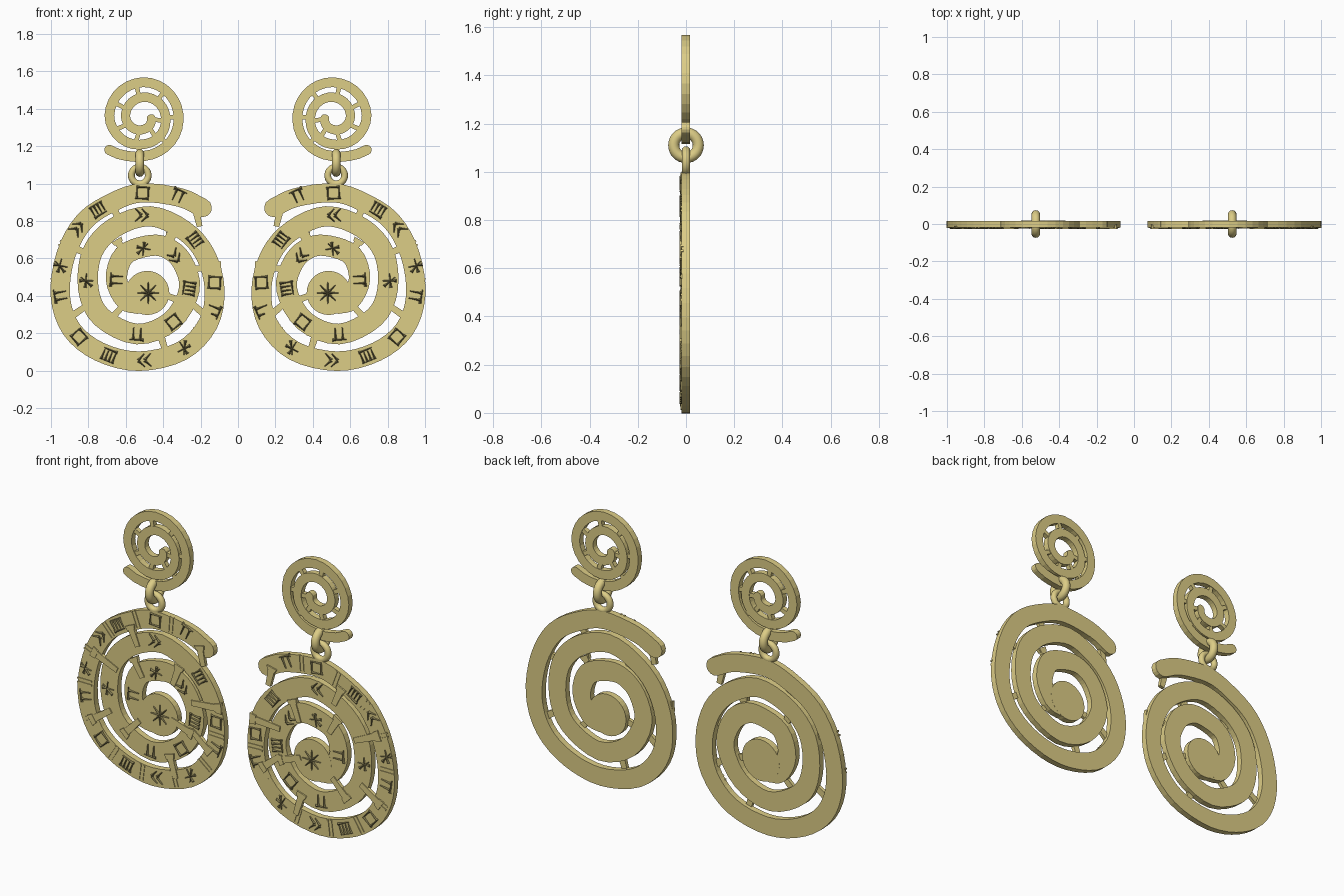
import bpy, bmesh
from math import sin, cos, pi, radians, atan2
from mathutils import Vector as V

if "Cube" in bpy.data.objects:
    bpy.data.objects.remove(bpy.data.objects["Cube"])


def material(name, rgb):
    m = bpy.data.materials.new(name)
    m.diffuse_color = (*rgb, 1)
    m.use_nodes = True
    m.node_tree.nodes["Principled BSDF"].inputs["Base Color"].default_value = m.diffuse_color
    return m


GOLD = material("gold", (0.72, 0.61, 0.24))
DARK = material("dark_gold", (0.22, 0.19, 0.08))
FRONT, BACK = -0.018, 0.017


def finish(bm, name, mat=GOLD, smooth=False):
    """Make the left part and mirror it to the other earring."""
    bmesh.ops.recalc_face_normals(bm, faces=bm.faces)
    me = bpy.data.meshes.new(name)
    bm.to_mesh(me)
    bm.free()
    me.materials.append(mat)
    ob = bpy.data.objects.new(name, me)
    bpy.context.collection.objects.link(ob)
    ob.modifiers.new("other_earring", 'MIRROR').use_axis[0] = True
    if smooth:
        for p in me.polygons:
            p.use_smooth = True
    return ob


def prism(bm, pts, y0=FRONT, y1=BACK):
    """Extrude a convex x-z outline between two depths."""
    a = [bm.verts.new((p[0], y0, p[1])) for p in pts]
    b = [bm.verts.new((p[0], y1, p[1])) for p in pts]
    bm.faces.new(a)
    bm.faces.new(b[::-1])
    for i in range(len(a)):
        j = (i + 1) % len(a)
        bm.faces.new((a[i], b[i], b[j], a[j]))


def bar(bm, p, q, w0, w1, y0, y1):
    """Tapered bar from p to q."""
    p, q = V(p), V(q)
    t = (q - p).normalized()
    n = V((-t.y, t.x))
    prism(bm, [p + n * w0 / 2, p - n * w0 / 2, q - n * w1 / 2, q + n * w1 / 2], y0, y1)


def disc(bm, c, r, n, y0, y1):
    prism(bm, [(c[0] + r * cos(2 * pi * i / n), c[1] + r * sin(2 * pi * i / n)) for i in range(n)], y0, y1)


def smooth_path(pts, k=4):
    """Catmull-Rom samples through the points."""
    P = [V(p) for p in pts]
    P = [2 * P[0] - P[1]] + P + [2 * P[-1] - P[-2]]
    out = []
    for i in range(1, len(P) - 2):
        a, b, c, d = P[i - 1:i + 3]
        for s in range(k):
            t = s / k
            out.append(0.5 * (2 * b + (c - a) * t + (2 * a - 5 * b + 4 * c - d) * t * t
                              + (3 * b - a - 3 * c + d) * t ** 3))
    return out + [P[-2]]


def ribbon(bm, path, w0, w1):
    """Flat band along a path with rounded ends."""
    rows, n = [], len(path)
    for i, p in enumerate(path):
        t = (path[min(i + 1, n - 1)] - path[max(i - 1, 0)]).normalized()
        rows.append((p, t, (w0 + (w1 - w0) * i / (n - 1)) / 2))

    def cap(row, sign):
        p, t, h = row
        return [(p + t * sign * h * sin(a), t, h * cos(a)) for a in (0.5, 1.0, 1.4)]
    rows = cap(rows[0], -1)[::-1] + rows + cap(rows[-1], 1)
    rings = []
    for p, t, h in rows:
        nrm = V((-t.y, t.x)) * h
        rings.append([bm.verts.new((q.x, y, q.y)) for q, y in
                      ((p + nrm, FRONT), (p - nrm, FRONT), (p - nrm, BACK), (p + nrm, BACK))])
    for a, b in zip(rings, rings[1:]):
        for i in range(4):
            j = (i + 1) % 4
            bm.faces.new((a[i], a[j], b[j], b[i]))
    bm.faces.new(rings[0])
    bm.faces.new(rings[-1][::-1])


# Large pendant: hand-shaped spiral band ending in a round centre
spiral = [(-.19, .87), (-.31, .925), (-.51, .95), (-.66, .905), (-.82, .80), (-.92, .62), (-.95, .40),
          (-.89, .22), (-.74, .10), (-.53, .05), (-.30, .105), (-.16, .25), (-.125, .435), (-.175, .62),
          (-.29, .75), (-.47, .825), (-.66, .765), (-.78, .63), (-.80, .435), (-.73, .285), (-.54, .195),
          (-.355, .265), (-.26, .435), (-.30, .585), (-.39, .66), (-.49, .665), (-.61, .615),
          (-.65, .49), (-.60, .38), (-.53, .36)]
bm = bmesh.new()
ribbon(bm, smooth_path(spiral), 0.10, 0.115)
finish(bm, "pendant_spiral")
bm = bmesh.new()
disc(bm, (-.485, .415), .118, 28, FRONT - .0005, BACK + .0005)
finish(bm, "pendant_centre")

# Wedge-shaped bridges joining the turns
bridges = [(-.23, .88, -.205, .77), (-.67, .88, -.62, .77), (-.91, .67, -.75, .60), (-.92, .27, -.79, .36),
           (-.65, .70, -.59, .60), (-.355, .73, -.40, .61), (-.09, .555, -.28, .54), (-.71, .245, -.61, .35),
           (-.27, .36, -.41, .41), (-.42, .21, -.38, .08), (-.16, .285, -.28, .385)]
bm = bmesh.new()
for x0, z0, x1, z1 in bridges:
    p, q = V((x0, z0)), V((x1, z1))
    bar(bm, p, q, .042, .03, -.024, -.004)
    bar(bm, p, p + (q - p) * .2, .062, .05, -.026, -.006)
finish(bm, "pendant_bridges")

# Raised wedge ornaments along the band, as abstract stroke patterns
star = [(0, 0, cos(a * pi / 4), sin(a * pi / 4)) for a in range(8)]
patterns = [
    [(-1, .8, 1, .8), (-.5, .8, -.5, -.9), (.5, .8, .5, -.9)],
    [(-.9, .8, .9, .8), (.8, .9, .8, -.9), (.9, -.8, -.9, -.8), (-.8, -.9, -.8, .9)],
    [(-.8, .9, -.8, -.6), (-.25, .9, -.25, -.6), (.3, .9, .3, -.6), (.85, .9, .85, -.6), (-1, -.8, 1, -.8)],
    [(0, 0, -.9, .9), (0, 0, -.9, -.9), (.9, 0, 0, .9), (.9, 0, 0, -.9)],
    [(-1, .2, 1, 0), (0, 1, 0, -1), (-.8, -.8, .5, .8)]]
outer = [(-.32, .935), (-.51, .95), (-.75, .86), (-.86, .76), (-.95, .56), (-.95, .40), (-.85, .18),
         (-.69, .08), (-.50, .055), (-.29, .12), (-.13, .32), (-.125, .47)]
inner = [(-.23, .70), (-.515, .83), (-.81, .48), (-.54, .195), (-.345, .26), (-.26, .44), (-.34, .61),
         (-.505, .65), (-.65, .485)]


def ornament(bm, c, strokes, size, ang):
    def loc(x, z):
        return V((c[0] + size * (x * cos(ang) - z * sin(ang)), c[1] + size * (x * sin(ang) + z * cos(ang))))
    for x0, z0, x1, z1 in strokes:
        p, q = loc(x0, z0), loc(x1, z1)
        t = (q - p).normalized()
        n = V((-t.y, t.x))
        m = p + t * size * .55
        flat = [p + n * .012, p - n * .012, m - n * .006, q - n * .004, q + n * .004, m + n * .006]
        lo = [bm.verts.new((v.x, -.015, v.y)) for v in flat]
        hi = bm.verts.new((p.x + t.x * .006, -.028, p.y + t.y * .006))
        end = bm.verts.new((q.x, -.023, q.y))
        bm.faces.new(lo)
        for f in ((lo[0], lo[1], hi), (lo[1], lo[2], hi), (lo[2], lo[3], end, hi), (lo[3], lo[4], end),
                  (lo[4], lo[5], hi, end), (lo[5], lo[0], hi)):
            bm.faces.new(f)


bm = bmesh.new()
for i, c in enumerate(outer + inner):
    ornament(bm, c, patterns[i % 5], .038, atan2(c[1] - .48, c[0] + .525) - pi / 2)
ornament(bm, (-.48, .415), star, .058, 0)
finish(bm, "wedge_ornaments", DARK)

# Thin paired ridges dividing the outer band
bm = bmesh.new()
for c, d in zip(outer, outer[1:]):
    c, d = V(c), V(d)
    t = (d - c).normalized()
    n = V((-t.y, t.x)) * .045
    mid = (c + d) / 2
    mid += (mid - V((-.525, .48))).normalized() * (d - c).length ** 2 / 4
    for s in (-.011, .011):
        bar(bm, mid + t * s + n, mid + t * s - n, .009, .009, -.022, -.01)
finish(bm, "band_dividers")

# Small ear spiral, radius given at each angle (degrees)
keys = [(223, .25), (245, .222), (270, .203), (300, .195), (360, .187), (450, .192), (540, .183), (630, .14),
        (720, .118), (810, .112), (900, .096), (990, .06), (1080, .04)]


def ear_point(a):
    for (a0, r0), (a1, r1) in zip(keys, keys[1:]):
        if a <= a1:
            r = r0 + (r1 - r0) * (a - a0) / (a1 - a0)
            break
    return V((-.505 + r * cos(radians(a)), 1.35 + r * sin(radians(a))))


bm = bmesh.new()
ribbon(bm, [ear_point(min(a, 1080)) for a in range(223, 1085, 12)], .054, .048)
finish(bm, "ear_spiral")
bm = bmesh.new()
for a in range(262, 720, 50):
    bar(bm, ear_point(a), ear_point(a + 360), .026, .022, -.014, .013)
finish(bm, "ear_bridges")


# Two interlocking rings
def torus(name, c, R, r, plane):
    bm = bmesh.new()
    nu, nv = 32, 14
    g = []
    for i in range(nu):
        u = 2 * pi * i / nu
        row = []
        for j in range(nv):
            v = 2 * pi * j / nv
            a, b, h = (R + r * cos(v)) * cos(u), (R + r * cos(v)) * sin(u), r * sin(v)
            off = (a, h, b) if plane == "xz" else (h, a, b)
            row.append(bm.verts.new(V(c) + V(off)))
        g.append(row)
    for i in range(nu):
        for j in range(nv):
            k, l = (i + 1) % nu, (j + 1) % nv
            bm.faces.new((g[i][j], g[k][j], g[k][l], g[i][l]))
    finish(bm, name, smooth=True)


torus("upper_ring", (-.525, 0, 1.11), .051, .023, "yz")
torus("lower_ring", (-.525, 0, 1.043), .045, .018, "xz")
